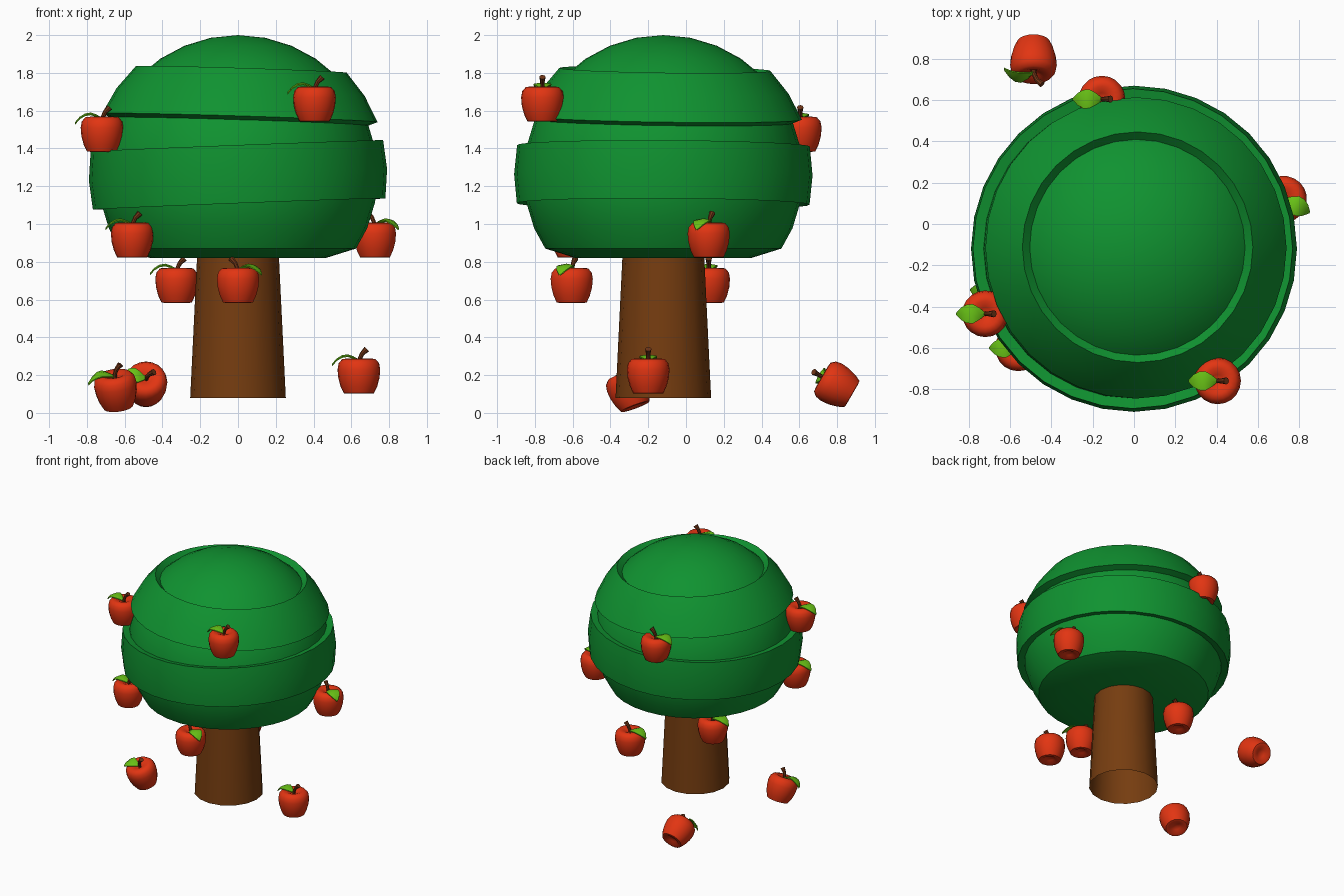
import bpy, bmesh, math
from mathutils import Matrix, Vector, Euler

if "Cube" in bpy.data.objects:
    bpy.data.objects.remove(bpy.data.objects["Cube"])


def material(name, rgb):
    m = bpy.data.materials.new(name)
    m.diffuse_color = (*rgb, 1)
    m.use_nodes = True
    m.node_tree.nodes["Principled BSDF"].inputs["Base Color"].default_value = m.diffuse_color
    return m


FOLIAGE = material("foliage green", (0.005, 0.29, 0.03))
BARK = material("bark brown", (0.18, 0.046, 0.005))
RED = material("apple red", (0.76, 0.035, 0.006))
STEM = material("stem brown", (0.16, 0.035, 0.008))
LEAF = material("leaf green", (0.14, 0.54, 0.008))


def finish(bm, name, mat, angle=30):
    bmesh.ops.remove_doubles(bm, verts=bm.verts, dist=1e-5)
    bmesh.ops.recalc_face_normals(bm, faces=bm.faces)
    me = bpy.data.meshes.new(name)
    bm.to_mesh(me)
    bm.free()
    me.materials.append(mat)
    me.shade_smooth()
    me.set_sharp_from_angle(angle=math.radians(angle))
    return me


def lathe(name, profile, mat, seg=32, closed=False, angle=30):
    """Spin an (r, z) profile round the z axis."""
    bm = bmesh.new()
    pts = profile + profile[:1] if closed else profile
    vs = [bm.verts.new((r, 0, z)) for r, z in pts]
    es = [bm.edges.new(p) for p in zip(vs, vs[1:])]
    bmesh.ops.spin(bm, geom=vs + es, cent=(0, 0, 0), axis=(0, 0, 1),
                   angle=math.tau, steps=seg)
    return finish(bm, name, mat, angle)


def place(name, mesh, matrix):
    ob = bpy.data.objects.new(name, mesh)
    bpy.context.collection.objects.link(ob)
    ob.matrix_world = matrix


def transform(loc, rot=(0, 0, 0)):
    return Matrix.Translation(loc) @ Euler([math.radians(a) for a in rot]).to_matrix().to_4x4()


def arc(radius, lats):
    return [(radius * math.cos(math.radians(a)), radius * math.sin(math.radians(a))) for a in lats]


# Trunk, an open tapered tube
place("trunk", lathe("trunk", [(0.253, 0.08), (0.215, 0.86)], BARK, 16),
      transform((0, -0.12, 0)))

# Foliage ball with a chamfered flat base
STEP = 11.25
C = (0, -0.12, 1.26)
ball = [(0, 0.74)] + arc(0.74, [90 - STEP * i for i in range(1, 11)])
ball += [(0.625, -0.39), (0.465, -0.44), (0, -0.44)]
place("foliage_ball", lathe("foliage_ball", ball, FOLIAGE), transform(C))

# Two raised, slightly tilted foliage bands
for name, lat, rot in (("lower_foliage_band", -STEP, (-0.3, -2.2, 0)),
                       ("upper_foliage_band", 2 * STEP, (-0.8, 1.8, 0))):
    lats = [lat, lat + STEP, lat + 2 * STEP]
    prof = arc(0.79, lats) + arc(0.73, lats[::-1])
    place(name, lathe(name, prof, FOLIAGE, closed=True), transform(C, rot))

# Apple body with dimples at both ends
body = lathe("apple", [(0, -0.07), (0.03, -0.076), (0.058, -0.093), (0.08, -0.091),
                       (0.097, -0.055), (0.109, -0.01), (0.113, 0.035), (0.107, 0.068),
                       (0.088, 0.09), (0.062, 0.093), (0.03, 0.08), (0, 0.06)],
             RED, 20, angle=50)

# Stem: rings swept along a bent path
bm = bmesh.new()
rings = []
for x, z, r, tilt in ((0, 0.055, 0.011, 0), (0.004, 0.09, 0.011, 15),
                      (0.017, 0.118, 0.012, 32), (0.042, 0.143, 0.017, 42)):
    m = transform((x, 0, z), (0, tilt, 0))
    rings.append([bm.verts.new(m @ Vector((r * math.cos(a), r * math.sin(a), 0)))
                  for a in (math.tau * i / 8 for i in range(8))])
for a, b in zip(rings, rings[1:]):
    for i in range(8):
        j = (i + 1) % 8
        bm.faces.new((a[i], a[j], b[j], b[i]))
bm.faces.new(rings[0])
bm.faces.new(rings[-1])
stem = finish(bm, "stem", STEM, 40)

# Leaf: thin arched blade with pointed ends
bm = bmesh.new()
layers = []
for dz in (0, -0.006):
    layers.append([[bm.verts.new((x, k * w, z + dz - 0.008 * abs(k))) for k in (-1, 0, 1)]
                   for x, z, w in ((0, 0.088, 0.006), (-0.03, 0.105, 0.03), (-0.06, 0.115, 0.047),
                                   (-0.09, 0.11, 0.045), (-0.118, 0.093, 0.03),
                                   (-0.142, 0.065, 0.004))])
top, low = layers
for rows in layers:
    for a, b in zip(rows, rows[1:]):
        for k in (0, 1):
            bm.faces.new((a[k], a[k + 1], b[k + 1], b[k]))
outline = [[r[0] for r in rows] + [rows[-1][1]] + [r[2] for r in rows[::-1]] + [rows[0][1]]
           for rows in layers]
n = len(outline[0])
for i in range(n):
    j = (i + 1) % n
    bm.faces.new((outline[0][i], outline[0][j], outline[1][j], outline[1][i]))
leaf = finish(bm, "leaf", LEAF, 40)

# Apples on the tree and on the ground: position, rotation
APPLES = [
    ((0.64, -0.20, 0.195), (0, 0, 0)),
    ((-0.645, -0.30, 0.118), (20, -8, 0)),
    ((-0.487, 0.80, 0.145), (60, 0, 0)),
    ((-0.325, 0.12, 0.675), (0, 0, 0)),
    ((0.0, -0.605, 0.675), (0, 0, 153)),
    ((-0.56, -0.60, 0.915), (0, 0, 0)),
    ((0.725, 0.12, 0.915), (0, 0, 153)),
    ((-0.72, -0.435, 1.475), (0, 0, 0)),
    ((0.405, -0.76, 1.635), (0, 0, 0)),
    ((-0.155, 0.605, 1.475), (0, 0, 0)),
]
for i, (loc, rot) in enumerate(APPLES, 1):
    m = transform(loc, rot)
    for part, mesh in (("apple", body), ("apple_stem", stem), ("apple_leaf", leaf)):
        place(f"{part}_{i}", mesh, m)
